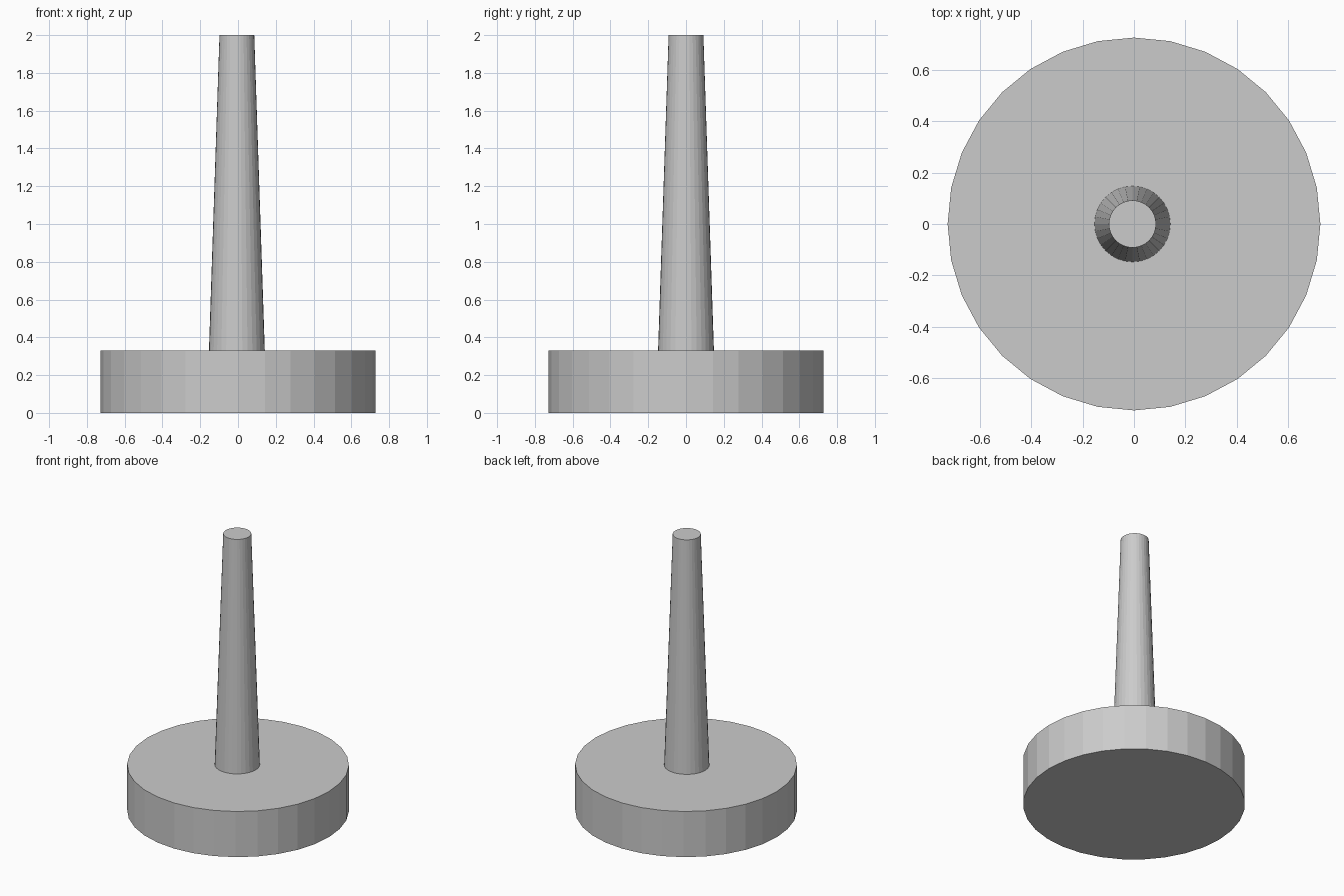
import bpy

if "Cube" in bpy.data.objects:
    bpy.data.objects.remove(bpy.data.objects["Cube"])


def tapered_cylinder(name, x, r_bottom, r_top, z0, z1, sides=32):
    bpy.ops.mesh.primitive_cone_add(vertices=sides, radius1=r_bottom, radius2=r_top,
                                    depth=z1 - z0, location=(x, 0, (z0 + z1) / 2))
    bpy.context.object.name = name


# Round base disc
tapered_cylinder("base", 0, 0.727, 0.727, 0, 0.33)

# Tapered post, very slightly off centre
tapered_cylinder("post", -0.006, 0.148, 0.092, 0.325, 2.0)
